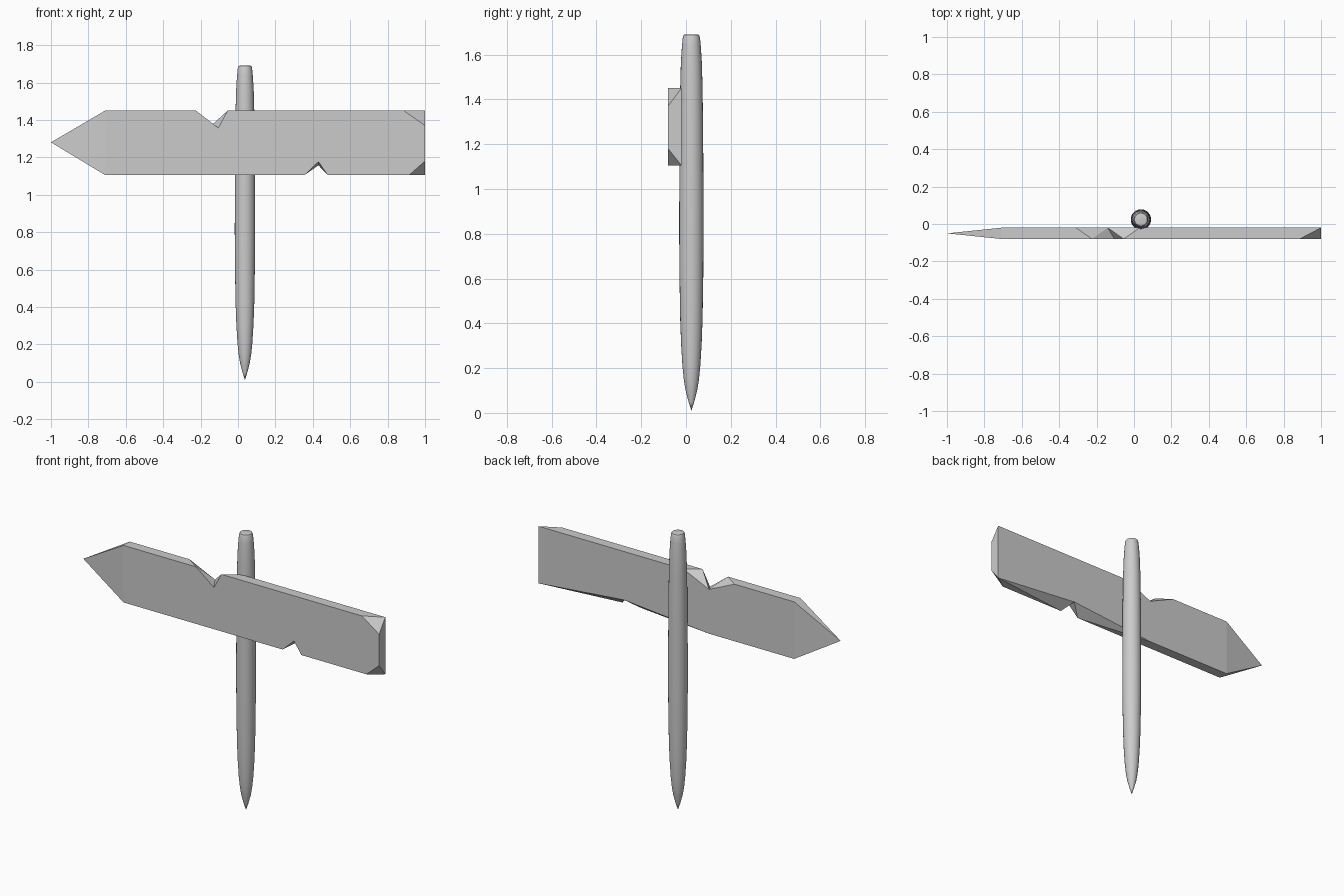
import bpy, bmesh, math

if "Cube" in bpy.data.objects:
    bpy.data.objects.remove(bpy.data.objects["Cube"])


def finish(name, bm):
    bmesh.ops.remove_doubles(bm, verts=bm.verts, dist=1e-4)
    bmesh.ops.dissolve_degenerate(bm, edges=bm.edges, dist=1e-5)
    bmesh.ops.recalc_face_normals(bm, faces=bm.faces)
    mesh = bpy.data.meshes.new(name)
    bm.to_mesh(mesh)
    bm.free()
    obj = bpy.data.objects.new(name, mesh)
    bpy.context.collection.objects.link(obj)
    return obj


# Post: lathed stake, pointed at the bottom and rounded at the top
profile = [(0.0, 0.01), (0.012, 0.047), (0.026, 0.1), (0.034, 0.15), (0.040, 0.21),
           (0.046, 0.31), (0.050, 0.42), (0.053, 0.6), (0.0545, 0.8), (0.054, 1.0),
           (0.0525, 1.25), (0.050, 1.45), (0.047, 1.56), (0.042, 1.64),
           (0.038, 1.678), (0.034, 1.688), (0.028, 1.69), (0.0, 1.69)]
bm = bmesh.new()
verts = [bm.verts.new((r, 0, z)) for r, z in profile]
edges = [bm.edges.new(pair) for pair in zip(verts, verts[1:])]
bmesh.ops.spin(bm, geom=verts + edges, cent=(0, 0, 0), axis=(0, 0, 1),
               angle=math.tau, steps=24)
post = finish("post", bm)
post.location = (0.037, 0.024, 0)
bpy.context.view_layer.objects.active = post
post.select_set(True)
bpy.ops.object.shade_smooth_by_angle(angle=math.radians(40))

# Board: matching front and back outlines, with splintered notches and corners
TOP, LOW = 1.45, 1.105
front = [(-0.71, TOP), (-0.225, TOP), (-0.105, 1.357), (-0.055, TOP),
         (0.885, TOP), (1, 1.37), (1, 1.18), (0.915, LOW),
         (0.48, LOW), (0.43, 1.177), (0.355, LOW), (-0.71, LOW)]
back = [(-0.71, TOP), (-0.31, TOP), (-0.14, 1.373), (0.03, TOP),
        (1, TOP), (1, TOP), (1, LOW), (1, LOW),
        (1, LOW), (0.43, 1.157), (-0.14, LOW), (-0.71, LOW)]
notches = (2, 9)
bm = bmesh.new()
made = {}


def vert(x, y, z):
    return made.setdefault((x, y, z), None) or made.update(
        {(x, y, z): bm.verts.new((x, y, z))}) or made[(x, y, z)]


def face(points):
    unique = list(dict.fromkeys(points))
    if len(unique) > 2:
        bm.faces.new(unique)


f = [vert(x, -0.08, z) for x, z in front]
b = [vert(x, -0.02, z) for x, z in back]
tip = vert(-1, -0.05, 1.28)
face(f)
face(b[::-1])
for i in range(len(f) - 1):
    j = i + 1
    if j in notches:
        face((f[i], f[j], b[j]))
        face((f[i], b[j], b[i]))
    elif i in notches:
        face((f[i], f[j], b[i]))
        face((f[j], b[j], b[i]))
    else:
        face((f[i], f[j], b[j], b[i]))

# Arrow point of the board
ring = [f[0], b[0], b[-1], f[-1]]
for i in range(4):
    face((ring[i], ring[(i + 1) % 4], tip))
finish("sign_board", bm)
